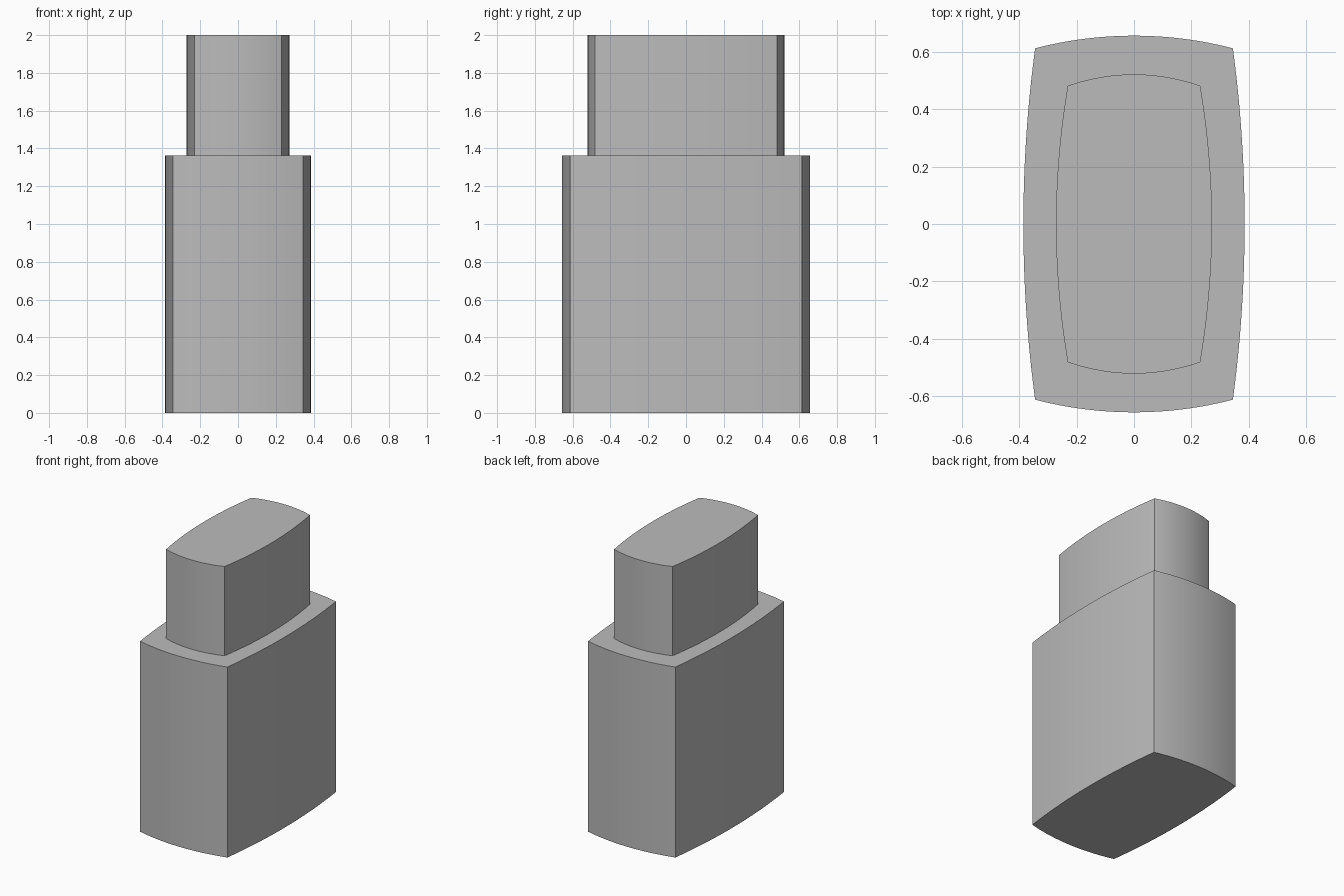
import bpy
import bmesh
import math

if "Cube" in bpy.data.objects:
    bpy.data.objects.remove(bpy.data.objects["Cube"])

grey = bpy.data.materials.new("plain grey")
grey.diffuse_color = (0.5, 0.5, 0.5, 1)
grey.use_nodes = True
grey.node_tree.nodes["Principled BSDF"].inputs["Base Color"].default_value = grey.diffuse_color

STEPS = 24  # segments per bowed side


def bowed_side(half, edge, bulge):
    """Circular arc from (-half, edge) to (half, edge), peaking at bulge."""
    sag = bulge - edge
    radius = (half * half + sag * sag) / (2 * sag)
    sweep = math.asin(half / radius)
    angles = [sweep * (2 * i / STEPS - 1) for i in range(STEPS)]
    return [(radius * math.sin(a), bulge - radius + radius * math.cos(a)) for a in angles]


def bowed_block(name, corner, bulge, bottom, top):
    """Upright block whose four sides bow outwards between sharp corners."""
    cx, cy = corner
    bx, by = bulge
    back = bowed_side(cx, cy, by)
    right = [(v, -u) for u, v in bowed_side(cy, cx, bx)]
    outline = back + right
    outline += [(-x, -y) for x, y in outline]

    bm = bmesh.new()
    base = bm.faces.new([bm.verts.new((x, y, bottom)) for x, y in outline])
    extruded = bmesh.ops.extrude_face_region(bm, geom=[base], use_keep_orig=True)
    raised = [g for g in extruded["geom"] if isinstance(g, bmesh.types.BMVert)]
    bmesh.ops.translate(bm, vec=(0, 0, top - bottom), verts=raised)
    bmesh.ops.recalc_face_normals(bm, faces=bm.faces)

    mesh = bpy.data.meshes.new(name)
    bm.to_mesh(mesh)
    bm.free()
    mesh.materials.append(grey)
    obj = bpy.data.objects.new(name, mesh)
    bpy.context.collection.objects.link(obj)
    bpy.ops.object.select_all(action='DESELECT')
    obj.select_set(True)
    bpy.context.view_layer.objects.active = obj
    bpy.ops.object.shade_smooth_by_angle(angle=math.radians(30))
    return obj


# Wide lower body and the narrower block standing on it
bowed_block("lower_body", (0.345, 0.613), (0.386, 0.657), 0, 1.362)
bowed_block("upper_block", (0.231, 0.482), (0.272, 0.522), 1.362, 2)
